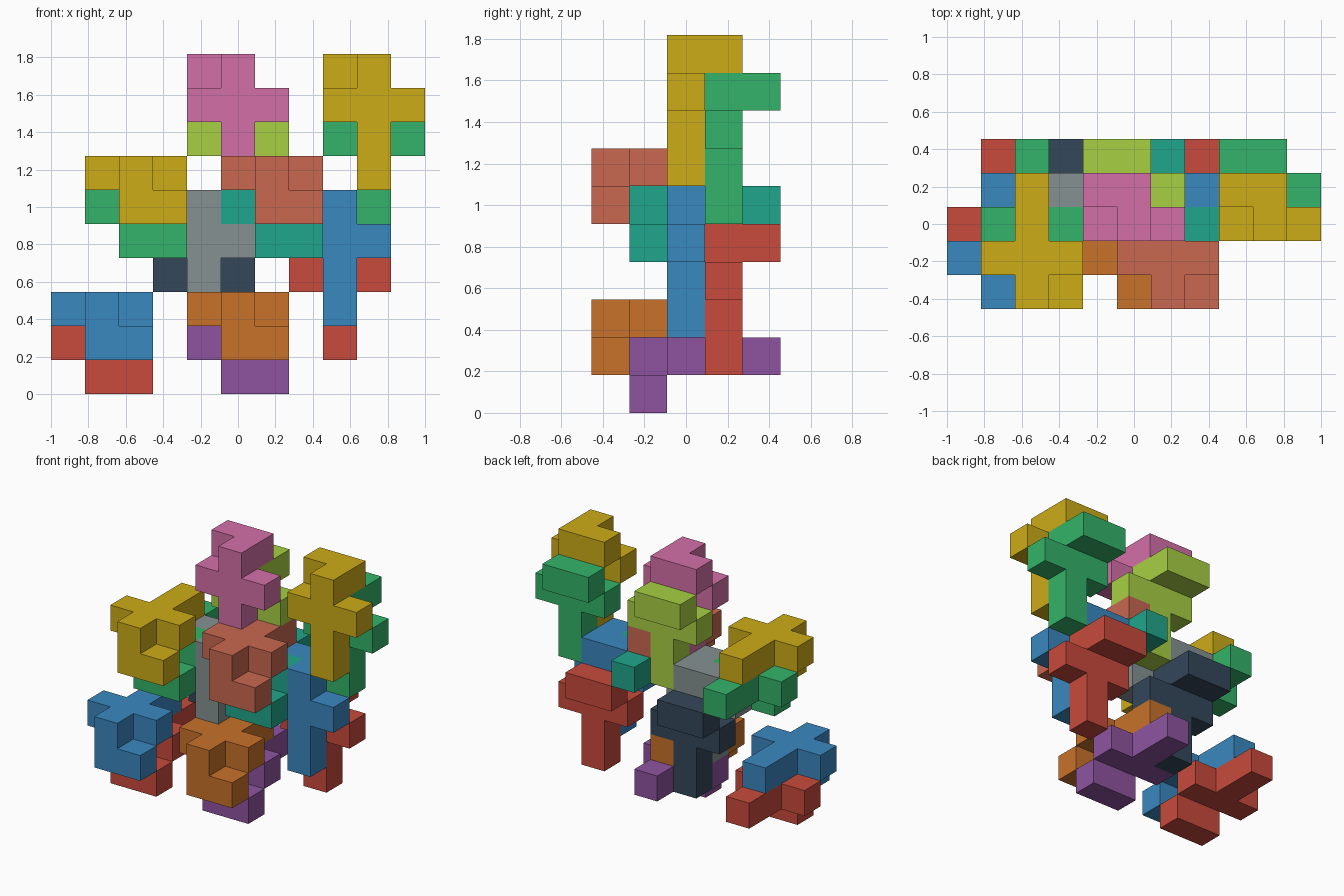
import bpy
import bmesh
from mathutils import Vector

if "Cube" in bpy.data.objects:
    bpy.data.objects.remove(bpy.data.objects["Cube"])

U = 2 / 11  # edge of one cube

# Unfolded hypercube nets, as cube positions relative to the centre of the cross
UPRIGHT = [(-1, 0, 0), (0, 0, 0), (1, 0, 0), (0, 0, -1), (0, 0, -2),
           (0, 0, 1), (0, 1, 1), (-1, 1, 1)]
LYING = [(-1, 0, 0), (0, 0, 0), (1, 0, 0), (0, 1, 0), (0, 2, 0),
         (0, -1, 0), (0, -1, -1), (1, -1, -1)]

COLOURS = {
    "gold": (205, 172, 24), "green": (52, 180, 106), "pink": (212, 112, 168),
    "lime": (168, 208, 68), "terracotta": (200, 104, 80), "teal": (32, 166, 140),
    "blue": (58, 136, 192), "red": (200, 74, 60), "grey": (133, 145, 145),
    "slate": (52, 71, 90), "orange": (200, 114, 42), "purple": (142, 84, 160),
}


def linear(c):
    c /= 255
    return c / 12.92 if c <= 0.04045 else ((c + 0.055) / 1.055) ** 2.4


def make_material(name, rgb):
    mat = bpy.data.materials.new(name)
    mat.diffuse_color = (*[linear(c) for c in rgb], 1)
    mat.use_nodes = True
    mat.node_tree.nodes["Principled BSDF"].inputs["Base Color"].default_value = mat.diffuse_color
    return mat


MATERIALS = {n: make_material(n, rgb) for n, rgb in COLOURS.items()}


def cross_piece(name, cells, centre, colour):
    """Outer skin of a group of cubes, flat areas merged."""
    bm = bmesh.new()
    filled = set(cells)
    for cell in cells:
        mid = Vector(cell) + Vector((0.5, 0.5, 0.5))
        for axis in range(3):
            for sign in (-1, 1):
                n = Vector((0, 0, 0))
                n[axis] = sign
                if tuple(int(a + b) for a, b in zip(cell, n)) in filled:
                    continue
                a = Vector((0, 0, 0))
                a[(axis + 1) % 3] = 0.5
                b = n.cross(a)
                corners = (-a - b, a - b, a + b, b - a)
                bm.faces.new([bm.verts.new((mid + n / 2 + c) * U) for c in corners])
    bmesh.ops.remove_doubles(bm, verts=bm.verts, dist=1e-4)
    bmesh.ops.dissolve_limit(bm, angle_limit=0.01, verts=bm.verts, edges=bm.edges)
    mesh = bpy.data.meshes.new(name)
    bm.to_mesh(mesh)
    bm.free()
    mesh.materials.append(MATERIALS[colour])
    obj = bpy.data.objects.new(name, mesh)
    obj.location = ((centre[0] - 5.5) * U, (centre[1] - 2.5) * U, centre[2] * U)
    bpy.context.collection.objects.link(obj)


# Each front piece has a twin nested one cube behind and one cube below it
PAIRS = [
    ("upright_cross", UPRIGHT, (9, 2, 8), "gold", "green"),
    ("upright_cross", UPRIGHT, (5, 2, 8), "pink", "lime"),
    ("upright_cross", UPRIGHT, (8, 2, 4), "blue", "red"),
    ("upright_cross", UPRIGHT, (4, 2, 4), "grey", "slate"),
    ("lying_cross", LYING, (2, 1, 6), "gold", "green"),
    ("lying_cross", LYING, (6, 1, 6), "terracotta", "teal"),
    ("lying_cross", LYING, (1, 1, 2), "blue", "red"),
    ("lying_cross", LYING, (5, 1, 2), "orange", "purple"),
]
for name, cells, (x, y, z), front, back in PAIRS:
    cross_piece(f"{front}_{name}", cells, (x, y, z), front)
    cross_piece(f"{back}_{name}", cells, (x, y + 1, z - 1), back)
